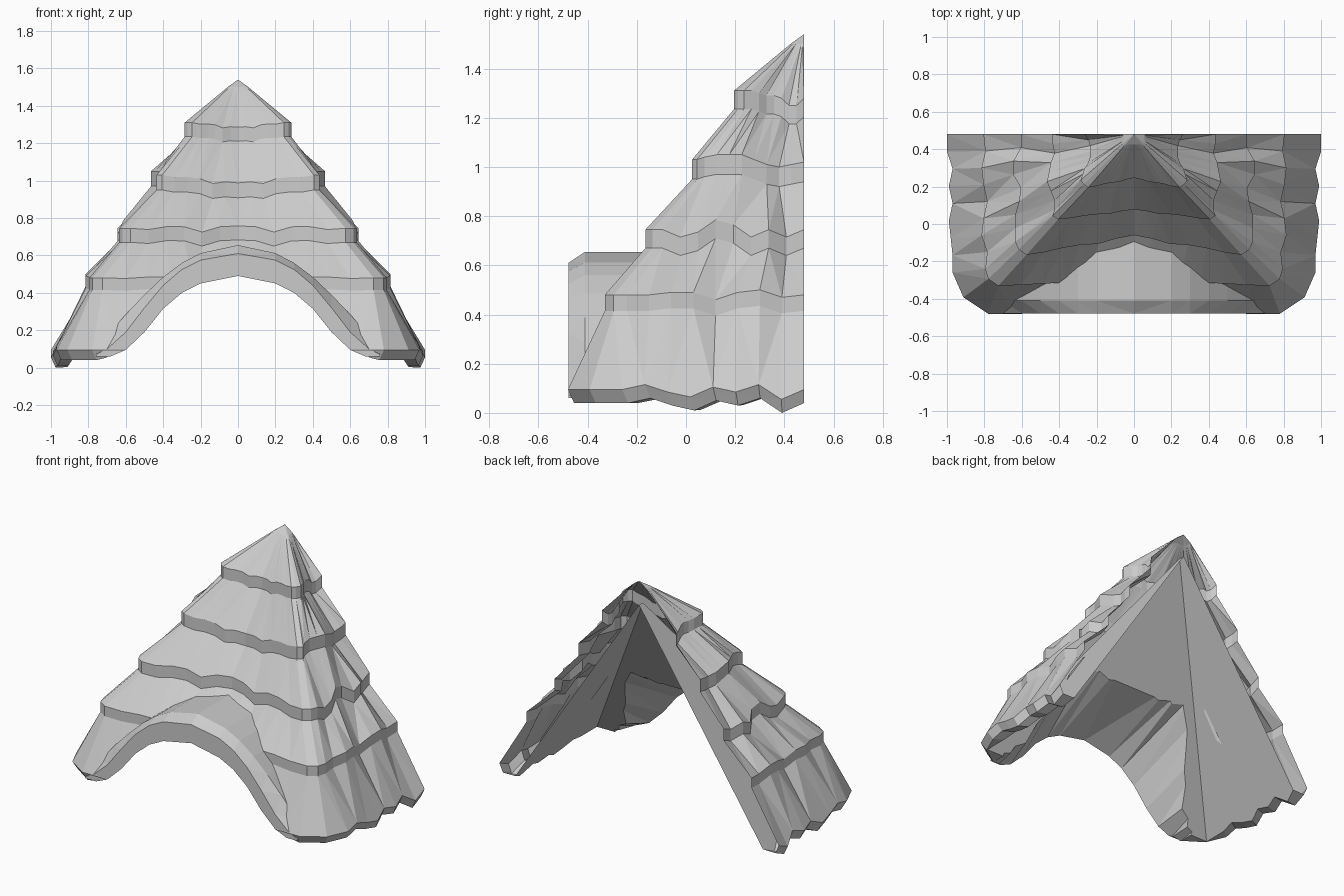
import bpy, bmesh, math

cube = bpy.data.objects.get("Cube")
if cube:
    bpy.data.objects.remove(cube)

BACK = 0.48

thatch = bpy.data.materials.new("pale_grey_thatch")
thatch.use_nodes = True
thatch.diffuse_color = (0.6, 0.6, 0.6, 1)
bsdf = next(n for n in thatch.node_tree.nodes if n.type == 'BSDF_PRINCIPLED')
bsdf.inputs["Base Color"].default_value = thatch.diffuse_color
bsdf.inputs["Roughness"].default_value = 0.9


def make_object(name, verts, faces):
    mesh = bpy.data.meshes.new(name)
    mesh.from_pydata(verts, [], faces)
    bm = bmesh.new()
    bm.from_mesh(mesh)
    bmesh.ops.triangulate(bm, faces=[f for f in bm.faces if len(f.verts) == 4])
    bmesh.ops.recalc_face_normals(bm, faces=bm.faces)
    bm.to_mesh(mesh)
    bm.free()
    mesh.materials.append(thatch)
    obj = bpy.data.objects.new(name, mesh)
    bpy.context.collection.objects.link(obj)
    return obj


def combine(target, other, operation):
    """Apply a boolean and remove the helper solid."""
    mod = target.modifiers.new("combine", 'BOOLEAN')
    mod.operation, mod.solver, mod.object = operation, 'EXACT', other
    bpy.context.view_layer.objects.active = target
    bpy.ops.object.modifier_apply(modifier=mod.name)
    bpy.data.objects.remove(other)


def ring(width, front, z, radius, bow, sag, wave, tucks, lifts):
    """U-shaped course of thatch: back, side, corner, front, then mirrored."""
    half = []
    sides, fronts = len(tucks), 6
    for i, (tuck, lift) in enumerate(zip(tucks, lifts)):
        y = BACK + (front + radius - BACK) * i / (sides - 1)
        half.append((width - tuck / 100, y, z + lift / 100))
    half.append((width - 0.4 * radius, front + 0.4 * radius, z))
    for i in range(fronts + 1):
        t = i / fronts
        sway = wave * math.sin(2.0 * i + 3) * min(1, 2 * t)
        half.append(((width - radius) * (1 - t),
                     front + bow * t + 0.4 * sway, z - sag * t + sway))
    return half + [(-x, y, h) for x, y, h in half[-2::-1]]


# Stepped thatch: each course is a wavy rim followed by a short steep lip.
# width, front, rim height, lip height, lip inset, corner radius, front bow,
# front sag, wave, then side tucks and lifts from back to front, in hundredths
courses = [
    (0.285, 0.195, 1.31, 1.235, 0, 0.04, 0.05, 0.03, 0.008,
     (2, 4, 5, 5, 5, 4, 2, 1, 0), (-3, -6, -6, -3, -2, -2, -1, 0, 0)),
    (0.455, 0.025, 1.03, 0.95, 0, 0.05, 0.05, 0.05, 0.012,
     (2, 2, 3, 1, 0, -1, 1, 3, 3), (-1, -2, -3, -2, 0, 2, 2, 2, 1)),
    (0.645, -0.165, 0.745, 0.67, 0, 0.07, 0.10, 0, 0.02,
     (4, 4, 0, 0, 4, 3, 1, 1, 1), (0, -3, 0, -3, 2, 4, -1, -3, 0)),
    (0.815, -0.33, 0.48, 0.415, 0, 0.09, 0.03, 0, 0.01,
     (1, 2, 0, 1, 3, 1, 0, 3, 2), (0, -1, 2, 1, -2, 1, 1, 0, 0)),
    (1.0, -0.48, 0.095, 0.04, 0.025, 0.22, 0, 0, 0,
     (0, 0, 3, 1, 3, 1, 2, 3, 3), (0, -4, 2, -1, 1, -3, -1, 2, 0)),
]
level = (0,) * 9
rings = [ring(0.055, 0.425, 1.5, 0.01, 0, 0, 0, level, level)]
for w, f, rim, lip, inset, *shape in courses:
    rings.append(ring(w, f, rim, *shape))
    rings.append(ring(w - inset, f + inset, lip, *shape))

count = len(rings[0])
verts = [p for course in rings for p in course]
apex, base = len(verts), len(verts) + 1
verts += [(0, BACK, 1.54), (0, BACK, 0.05)]
faces = [(apex, i, i + 1) for i in range(count - 1)]
for k in range(len(rings) - 1):
    a, b = k * count, (k + 1) * count
    faces += [(a + i, b + i, b + i + 1, a + i + 1) for i in range(count - 1)]
last = (len(rings) - 1) * count
faces += [(base, last + i + 1, last + i) for i in range(count - 1)]
left = [k * count for k in range(len(rings))]
right = [i + count - 1 for i in left]
faces.append([apex] + left + [base] + right[::-1])
roof = make_object("thatched_roof", verts, faces)


def arch_solid(name, sections, floor):
    """Loft mirrored arch profiles, each given as (y, half profile)."""
    verts, faces = [], []
    for y, half in sections:
        line = half + [(-x, z) for x, z in half[-2::-1]]
        line = [(line[0][0], floor)] + line + [(line[-1][0], floor)]
        verts += [(x, y, z) for x, z in line]
    n = len(verts) // len(sections)
    for s in range(len(sections) - 1):
        for i in range(n):
            j = (i + 1) % n
            faces.append((s * n + i, s * n + j, (s + 1) * n + j, (s + 1) * n + i))
    faces += [list(range(n)), list(range(len(verts) - n, len(verts)))]
    return make_object(name, verts, faces)


# Eyebrow hood over the entrance
lip_line = [(0.76, 0.07), (0.7, 0.10), (0.6, 0.19), (0.5, 0.32),
            (0.4, 0.44), (0.3, 0.525), (0.2, 0.575), (0, 0.61)]
crest_line = [(0.76, 0.09), (0.7, 0.17), (0.6, 0.285), (0.5, 0.39),
              (0.4, 0.485), (0.3, 0.56), (0.2, 0.612), (0, 0.655)]
hood = arch_solid("entrance_hood", [(-0.478, lip_line), (-0.41, crest_line),
                                    (0.1, crest_line)], 0.06)
combine(roof, hood, 'UNION')

# Hollow interior, open at the back
inner = [(0, 0.44, 1.385), (0, 1, 1.385)]
inner += [(s * 0.98, y, -0.1) for s in (1, -1) for y in (-0.44, 1)]
interior = make_object("interior", inner, [(0, 1, 3, 2), (0, 4, 5, 1), (0, 2, 4),
                                           (1, 5, 3), (2, 3, 5, 4)])
combine(roof, interior, 'DIFFERENCE')

# Arched entrance, its underside sweeping up into the interior
opening_line = [(0.76, 0.035), (0.7, 0.052), (0.6, 0.095), (0.5, 0.19), (0.4, 0.315),
                (0.3, 0.4), (0.2, 0.45), (0, 0.49)]
rises = (0.1, 0.22, 0.4, 0.45, 0.4, 0.3, 0.23, 0.19)
raised_line = [(x, z + rise) for (x, z), rise in zip(opening_line, rises)]
opening = arch_solid("entrance_opening", [(-1, opening_line), (-0.478, opening_line),
                                          (0.1, raised_line)], -0.2)
combine(roof, opening, 'DIFFERENCE')

# Leave the gap between the outer and inner skins open at the back
bm = bmesh.new()
bm.from_mesh(roof.data)
ends = [f for f in bm.faces if all(v.co.y > BACK - 0.001 for v in f.verts)]
bmesh.ops.delete(bm, geom=ends, context='FACES')
for face in bm.faces:
    face.smooth = False
bm.to_mesh(roof.data)
bm.free()
